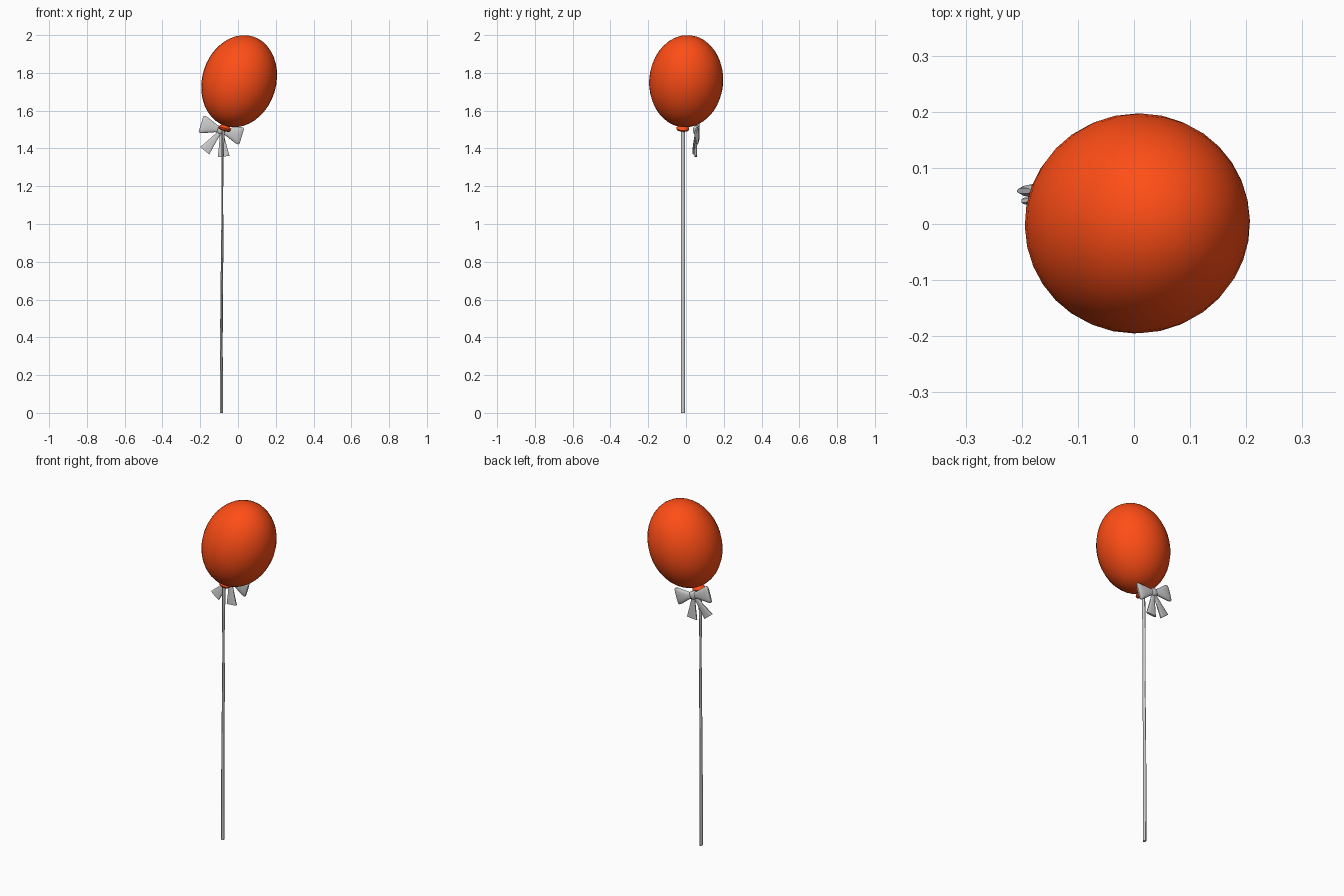
import bpy, bmesh
from math import sin, cos, pi, radians
from mathutils import Matrix, Vector, Euler

if "Cube" in bpy.data.objects:
    bpy.data.objects.remove(bpy.data.objects["Cube"])


def loft(name, stations, sides, matrix=Matrix(), mat=None, power=1.0, angle=50):
    """Skin oval rings; each station is (centre, half_axis_a, half_axis_b)."""
    def p(v):
        return abs(v) ** power * (1 if v >= 0 else -1)
    bm = bmesh.new()
    rings = []
    for c, a, b in stations:
        c, a, b = Vector(c), Vector(a), Vector(b)
        ring = []
        for i in range(sides):
            t = 2 * pi * (i + 0.5) / sides
            ring.append(bm.verts.new(c + a * p(cos(t)) + b * p(sin(t))))
        rings.append(ring)
    for r, s in zip(rings, rings[1:]):
        for i in range(sides):
            j = (i + 1) % sides
            bm.faces.new((r[i], r[j], s[j], s[i]))
    bm.faces.new(rings[0][::-1])
    bm.faces.new(rings[-1])
    bmesh.ops.recalc_face_normals(bm, faces=bm.faces)
    me = bpy.data.meshes.new(name)
    bm.to_mesh(me)
    bm.free()
    ob = bpy.data.objects.new(name, me)
    bpy.context.collection.objects.link(ob)
    ob.matrix_world = matrix
    if mat:
        me.materials.append(mat)
    smooth(ob, angle)
    return ob


def smooth(ob, angle):
    bpy.ops.object.select_all(action='DESELECT')
    ob.select_set(True)
    bpy.context.view_layer.objects.active = ob
    bpy.ops.object.shade_smooth_by_angle(angle=radians(angle))


red = bpy.data.materials.new("balloon_red")
red.diffuse_color = (1.0, 0.075, 0.008, 1)
red.use_nodes = True
red.node_tree.nodes["Principled BSDF"].inputs["Base Color"].default_value = red.diffuse_color

# Balloon body, leaning to the right
lean = Matrix.Translation((0.006, 0.001, 1.756)) @ Euler((radians(-4), radians(17), 0)).to_matrix().to_4x4()
bpy.ops.mesh.primitive_uv_sphere_add(segments=32, ring_count=20, radius=1)
balloon = bpy.context.object
balloon.name = "balloon"
balloon.data.transform(Matrix.Diagonal((0.196, 0.196, 0.248, 1)))
balloon.matrix_world = lean
balloon.data.materials.append(red)
smooth(balloon, 60)

# Tied-off neck with a flared lip
neck = [(-0.235, 0.032), (-0.248, 0.022), (-0.255, 0.031), (-0.263, 0.035), (-0.271, 0.031), (-0.275, 0.018)]
loft("balloon_neck", [((0, 0, z), (r, 0, 0), (0, r, 0)) for z, r in neck], 16, lean, red)

# Long ribbon string with slightly changing width
string = [(0.0, -0.087, 0.008), (0.3, -0.088, 0.007), (0.6, -0.087, 0.006), (0.9, -0.083, 0.006),
          (1.1, -0.083, 0.004), (1.3, -0.083, 0.005), (1.51, -0.079, 0.009)]
loft("string", [((x, -0.016, z), (w, 0.003, 0), (-0.002, 0.010, 0)) for z, x, w in string], 8)

# Bow behind the neck, tilted with the balloon
bow = Matrix.Translation((-0.088, 0.055, 1.497)) @ Matrix.Rotation(radians(17), 4, 'Y')
loop = [(0.008, 0.016, 0.009), (0.03, 0.021, 0.012), (0.06, 0.033, 0.014), (0.09, 0.045, 0.013),
        (0.105, 0.048, 0.010), (0.113, 0.043, 0.005)]
tail = [(0.01, 0.010, 0.006), (0.05, 0.015, 0.006), (0.09, 0.022, 0.007), (0.14, 0.032, 0.007)]
for side, label, end_y in ((-1, "left", -0.014), (1, "right", -0.004)):
    loft("bow_loop_" + label,
         [((side * u, 0.004, 0), (0, 0, h), (0, t, 0)) for u, h, t in loop], 16, bow, power=0.8)
    a = radians(22) * side
    loft("bow_tail_" + label,
         [((sin(a) * d, end_y * d / 0.14, -cos(a) * d),
           (cos(a) * w, 0, sin(a) * w), (0, t, 0)) for d, w, t in tail], 12, bow, power=0.6)

# Knot wrapped round the middle of the bow
knot = [(-0.021, 0.014, 0.010), (-0.015, 0.020, 0.016), (0, 0.021, 0.018), (0.015, 0.020, 0.016), (0.021, 0.014, 0.010)]
loft("bow_knot", [((0, 0, z), (w, 0, 0), (0, t, 0)) for z, w, t in knot], 12, bow, power=0.8)
